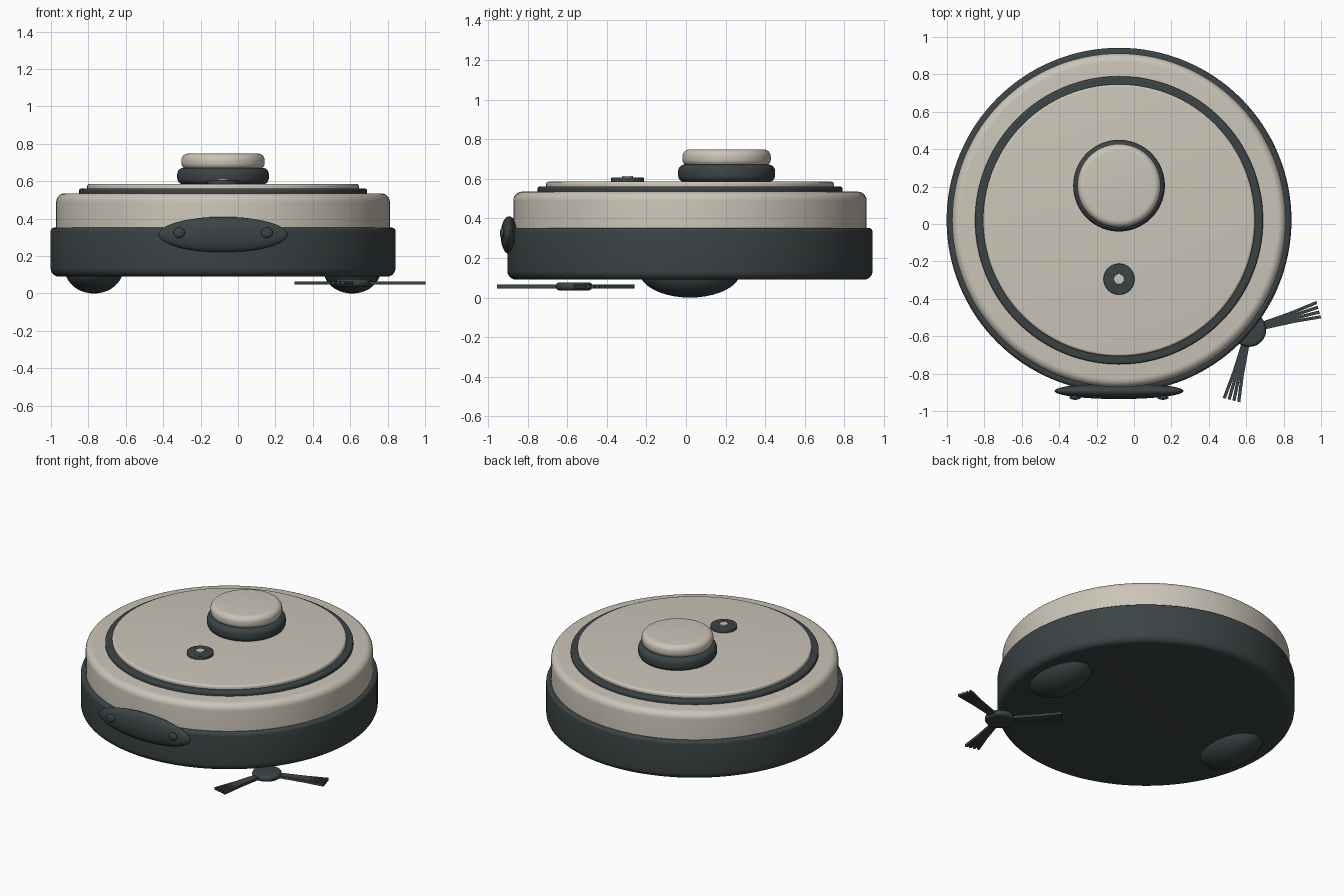
import bpy, bmesh, math
from mathutils import Vector

if "Cube" in bpy.data.objects:
    bpy.data.objects.remove(bpy.data.objects["Cube"])


def material(name, rgb):
    m = bpy.data.materials.new(name)
    m.diffuse_color = (*rgb, 1)
    m.use_nodes = True
    m.node_tree.nodes["Principled BSDF"].inputs["Base Color"].default_value = m.diffuse_color
    return m


DARK = material("charcoal plastic", (0.045, 0.057, 0.060))
LIGHT = material("warm beige plastic", (0.60, 0.56, 0.475))
CX, CY = -0.08, 0.02


def finish(bm, name, mat):
    bmesh.ops.recalc_face_normals(bm, faces=bm.faces)
    me = bpy.data.meshes.new(name)
    bm.to_mesh(me)
    bm.free()
    me.materials.append(mat)
    ob = bpy.data.objects.new(name, me)
    bpy.context.collection.objects.link(ob)
    bpy.ops.object.select_all(action='DESELECT')
    ob.select_set(True)
    bpy.context.view_layer.objects.active = ob
    bpy.ops.object.shade_smooth_by_angle(angle=math.radians(35))
    return ob


def disc(name, mat, x, y, r, z0, z1, low=0.0, high=0.0, sides=96):
    """Closed round slab with separately rounded lower and upper rims."""
    prof = []
    for rad, zc, start in ((low, z0 + low, -90), (high, z1 - high, 0)):
        n = 6 if rad else 0
        for i in range(n + 1):
            a = math.radians(start + 90 * i / max(n, 1))
            prof.append((r - rad + rad * math.cos(a), zc + rad * math.sin(a)))
    bm = bmesh.new()
    rings = [[bm.verts.new((x + pr * math.cos(2 * math.pi * k / sides),
                            y + pr * math.sin(2 * math.pi * k / sides), pz))
              for k in range(sides)] for pr, pz in prof]
    for a, b in zip(rings, rings[1:]):
        for k in range(sides):
            j = (k + 1) % sides
            bm.faces.new((a[k], a[j], b[j], b[k]))
    bm.faces.new(rings[0][::-1])
    bm.faces.new(rings[-1])
    return finish(bm, name, mat)


def ellipsoid(name, mat, center, radii, u=40, v=20):
    bm = bmesh.new()
    bmesh.ops.create_uvsphere(bm, u_segments=u, v_segments=v, radius=1)
    bmesh.ops.scale(bm, vec=radii, verts=bm.verts)
    bmesh.ops.translate(bm, vec=center, verts=bm.verts)
    return finish(bm, name, mat)


# Main round housing
disc("base", DARK, CX, CY, 0.922, 0.09, 0.352, 0.045, 0.02, 128)
disc("upper_body", LIGHT, CX, CY, 0.892, 0.30, 0.535, 0, 0.045, 128)
disc("lid_ring", DARK, CX, CY, 0.77, 0.525, 0.561, 0.012, 0.012, 128)
disc("lid", LIGHT, CX, CY, 0.727, 0.55, 0.585, 0, 0.013, 128)

# Sensor turret
disc("turret_base", DARK, CX, 0.205, 0.245, 0.583, 0.672, 0.034, 0.034)
disc("turret_cap", LIGHT, CX, 0.205, 0.223, 0.664, 0.748, 0.034, 0.036)

# Power button
disc("button", DARK, CX, -0.295, 0.083, 0.584, 0.607, 0.004, 0.006, 48)
disc("button_light", LIGHT, CX, -0.295, 0.028, 0.60, 0.614, 0, 0.003, 32)

# Front bumper with a pair of sensors
ellipsoid("front_bumper", DARK, (CX, -0.893, 0.315), (0.345, 0.043, 0.095), 48, 24)
for s in (-1, 1):
    ellipsoid("bumper_sensor", DARK, (CX + s * 0.235, -0.927, 0.325),
              (0.031, 0.013, 0.028), 24, 12)

# Drive wheels
for s in (-1, 1):
    ellipsoid("wheel", DARK, (CX + s * 0.69, CY, 0.13), (0.155, 0.255, 0.13))

# Side brush: hub with three fans of bristles
HUB = Vector((0.615, -0.565, 0.056))
disc("brush_hub", DARK, HUB.x, HUB.y, 0.092, 0.036, 0.077, 0.019, 0.019, 40)


def bristles(name, angle):
    bm = bmesh.new()
    d = Vector((math.cos(angle), math.sin(angle), 0))
    n = Vector((-d.y, d.x, 0))
    up = Vector((0, 0, 0.009))
    for i in range(4):
        t = (i - 1.5) / 1.5
        path = ((0.06, 0.012), (0.24, 0.023), (0.388, 0.040))
        rings = []
        for dist, spread in path:
            c = HUB + d * dist + n * (spread * t)
            w = n * 0.0085
            rings.append([bm.verts.new(c + o) for o in
                          (w + up, -w + up, -w - up, w - up)])
        for a, b in zip(rings, rings[1:]):
            for k in range(4):
                j = (k + 1) % 4
                bm.faces.new((a[k], a[j], b[j], b[k]))
        bm.faces.new(rings[0][::-1])
        bm.faces.new(rings[-1])
    finish(bm, name, DARK)


for deg in (16, 136, 256):
    bristles("brush_bristles", math.radians(deg))
